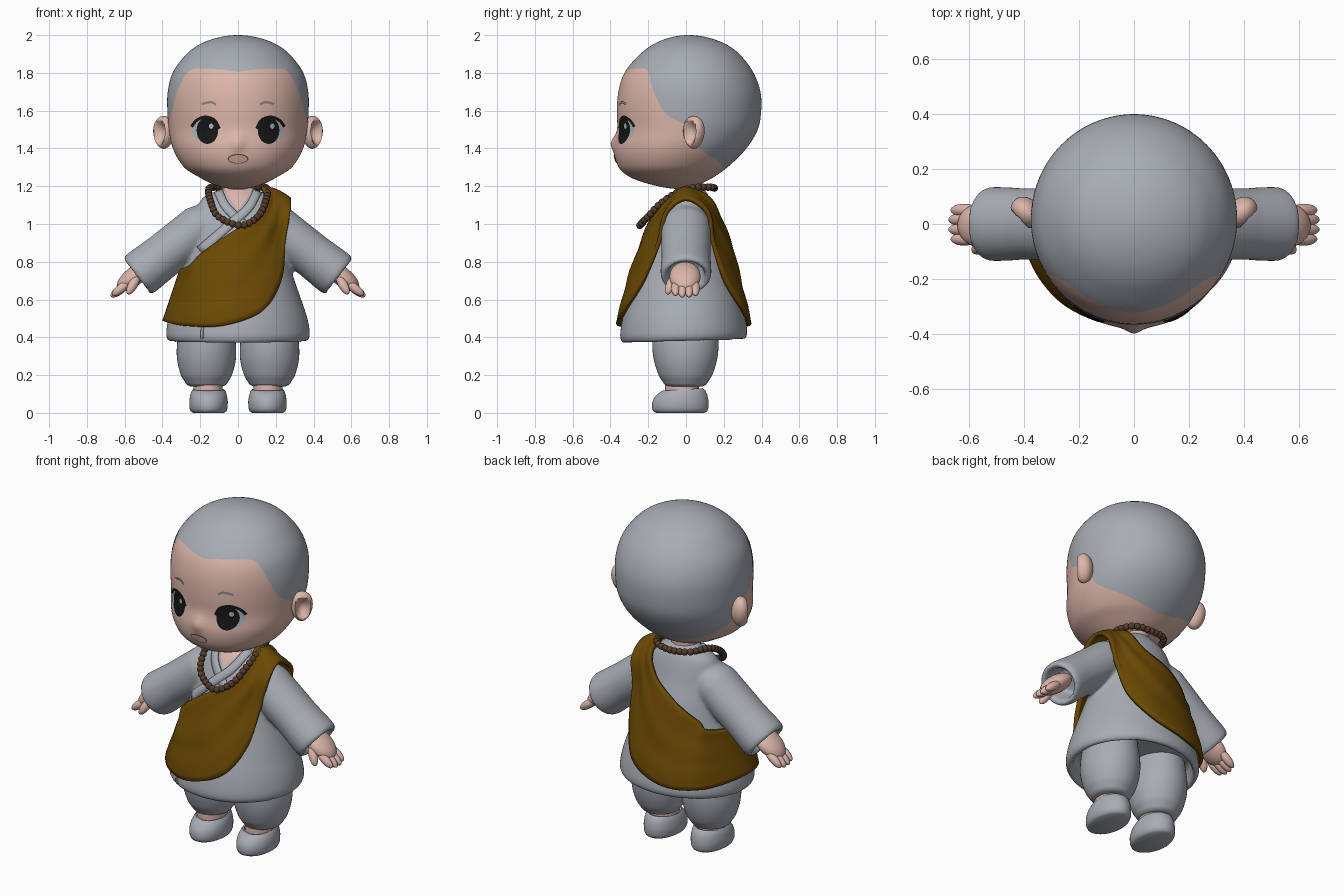
import bpy, bmesh
from math import sin, cos, pi, sqrt, exp, atan2, degrees
from mathutils import Vector, Matrix

if "Cube" in bpy.data.objects:
    bpy.data.objects.remove(bpy.data.objects["Cube"], do_unlink=True)


def material(name, r, g, b):
    m = bpy.data.materials.new(name)
    m.use_nodes = True
    m.diffuse_color = (r, g, b, 1)
    node = m.node_tree.nodes["Principled BSDF"]
    node.inputs["Base Color"].default_value = (r, g, b, 1)
    node.inputs["Roughness"].default_value = 0.8
    return m


GREY = material("cloth_grey", 0.39, 0.42, 0.46)
SKIN = material("skin", 0.72, 0.47, 0.40)
SASH = material("sash_brown", 0.145, 0.066, 0.001)
BEAD = material("bead_brown", 0.09, 0.045, 0.025)
BLACK = material("eye_black", 0.008, 0.008, 0.009)
WHITE = material("eye_white", 0.42, 0.47, 0.52)
PINK = material("mouth_pink", 0.64, 0.39, 0.34)
DARK = material("lip_dark", 0.15, 0.065, 0.055)
BROW = material("brow_grey", 0.25, 0.22, 0.22)


def curve(table, t):
    """Smooth interpolation of rows (key, value, value, ...)."""
    n = len(table)
    t = min(max(t, table[0][0]), table[-1][0])
    i = max(k for k in range(n - 1) if table[k][0] <= t)
    a, b = table[i], table[i + 1]
    p, q = table[max(i - 1, 0)], table[min(i + 2, n - 1)]
    h = b[0] - a[0]
    u = (t - a[0]) / h
    out = []
    for c in range(1, len(a)):
        m0 = (b[c] - p[c]) / (b[0] - p[0]) * h
        m1 = (q[c] - a[c]) / (q[0] - a[0]) * h
        out.append((2*u**3 - 3*u*u + 1) * a[c] + (u**3 - 2*u*u + u) * m0
                   + (3*u*u - 2*u**3) * b[c] + (u**3 - u*u) * m1)
    return out


def finish(name, bm, mats, thick=0):
    me = bpy.data.meshes.new(name)
    bm.to_mesh(me)
    bm.free()
    for m in mats:
        me.materials.append(m)
    ob = bpy.data.objects.new(name, me)
    bpy.context.collection.objects.link(ob)
    if thick:
        mod = ob.modifiers.new("thickness", "SOLIDIFY")
        mod.thickness, mod.offset = thick, 0
    bpy.ops.object.select_all(action="DESELECT")
    ob.select_set(True)
    bpy.context.view_layer.objects.active = ob
    bpy.ops.object.shade_smooth_by_angle(angle=0.9)
    return ob


def grid(name, rows, mats, closed=True, caps=False, plate=False, thick=0, split=None):
    """Skin a list of point rows; rows from index split on take the second material."""
    bm = bmesh.new()
    vs = [[bm.verts.new(p) for p in r] for r in rows]
    n = len(rows[0])
    for i in range(len(rows) - 1):
        for j in range(n if closed else n - 1):
            k = (j + 1) % n
            f = bm.faces.new((vs[i][j], vs[i+1][j], vs[i+1][k], vs[i][k]))
            f.material_index = int(split is not None and i >= split)
    if caps:
        bm.faces.new(vs[0])
        bm.faces.new(vs[-1])
    bmesh.ops.remove_doubles(bm, verts=bm.verts, dist=1e-5)
    if not plate:
        bmesh.ops.recalc_face_normals(bm, faces=bm.faces)
    return finish(name, bm, mats, thick)


def ring(x, y, z, rx, ry, n=48, slope=0):
    return [Vector((x + rx*cos(a), y + ry*sin(a), z + slope*ry*sin(a)))
            for a in (2*pi*k/n for k in range(n))]


def ellipsoid(name, loc, radii, axis, mat, shape=None):
    bm = bmesh.new()
    bmesh.ops.create_uvsphere(bm, u_segments=32, v_segments=20, radius=1)
    for v in bm.verts:
        if shape:
            shape(v.co)
    rot = Vector(axis).to_track_quat("X", "Z").to_matrix().to_4x4()
    bm.transform(Matrix.Translation(loc) @ rot @ Matrix.Diagonal((*radii, 1)))
    return finish(name, bm, [mat])


# Head: squared radii interpolate smoothly through the poles
HEAD = [(z, rx*rx, ry*ry, cy) for z, rx, ry, cy in (
    (1.185, 0, 0, -.03), (1.21, .13, .13, -.06), (1.25, .21, .225, -.075),
    (1.3, .285, .288, -.068), (1.4, .345, .35, -.03), (1.5, .366, .372, .008),
    (1.6, .374, .382, .016), (1.7, .372, .376, .018), (1.8, .346, .342, .016),
    (1.9, .272, .262, .02), (1.95, .205, .195, .02), (2, 0, 0, .015))]
HAIRLINE = [(0, 1.805), (15, 1.817), (44, 1.822), (52, 1.795), (60, 1.70), (71, 1.585), (83, 1.54),
            (95, 1.50), (107, 1.40), (150, 1.31), (180, 1.28)]


def head_size(z):
    a, b, cy = curve(HEAD, z)
    return sqrt(max(a, 0)), sqrt(max(b, 0)), cy


def nose(x, z):
    return .021 * exp(-(x/.035)**2 - ((z - 1.43)/.04)**2)


def face(x, z, off=.004):
    rx, ry, cy = head_size(z)
    return Vector((x, cy - ry*sqrt(max(0, 1 - (x/rx)**2)) - nose(x, z) - off, z))


def head_row(t, hair):
    row = []
    for k in range(128):
        a = 2*pi*k/128
        h = curve(HAIRLINE, degrees(atan2(abs(cos(a)), -sin(a))))[0]
        z = h + (2 - h)*sin(t*pi/2) if hair else 1.185 + (h - 1.185)*(1 - cos(t*pi/2))
        rx, ry, cy = head_size(z)
        x = rx*cos(a)
        row.append(Vector((x, cy + ry*sin(a) - (nose(x, z) if sin(a) < 0 else 0), z)))
    return row


N = 36
grid("head", [head_row(i/N, False) for i in range(N)] + [head_row(i/N, True) for i in range(N + 1)],
     [SKIN, GREY], split=N)
grid("neck", [ring(0, .015, z, .075, .07) for z in (1.1, 1.28)], [SKIN], caps=True)


def disc(name, x, z, rx, rz, off, mat):
    rows = [[face(x + r*rx*cos(a), z + r*rz*sin(a), off) for a in (2*pi*k/32 for k in range(32))]
            for r in (0, .35, .7, 1)]
    grid(name, rows, [mat], plate=True)


def ribbon(name, pts, width, surface, mat, thick=0):
    """Strip of even width laid on a surface along (x, z) points."""
    table = [(i, *p) for i, p in enumerate(pts)]
    rows = [[], [], []]
    steps = 20
    for s in range(steps + 1):
        t = s/steps*(len(pts) - 1)
        p, e, d = Vector(curve(table, t)), Vector(curve(table, t + .02)), Vector(curve(table, t - .02))
        g = (e - d).normalized()
        for k, row in zip((.5, 0, -.5), rows):
            row.append(surface(p.x - g.y*k*width, p.y + g.x*k*width))
    grid(name, rows, [mat], closed=False, plate=True, thick=thick)


def ear_bowl(co):
    # Narrow lobe and hollow bowl of the ear
    r = sqrt(co.y**2 + co.z**2)
    if co.x > 0:
        co.x -= 1.1*max(0, 1 - (r/.75)**2)
    co.y *= .92 + .15*co.z


# Torso surface: height, half width, half depth, centre depth
ROBE = [(.385, .372, .328, -.012), (.41, .382, .338, -.012), (.5, .368, .325, -.012),
        (.6, .335, .3, -.01), (.7, .3, .27, -.01), (.8, .268, .238, -.005), (.9, .245, .205, 0),
        (1, .228, .17, 0), (1.1, .21, .13, .01), (1.15, .175, .1, .02), (1.18, .1, .075, .025),
        (1.2, .07, .06, .025)]


def robe(x, z, off=.008, side=-1):
    rx, ry, cy = curve(ROBE, z)
    return Vector((x, cy + side*(ry + off)*sqrt(max(.35, 1 - (x/(rx + off))**2)), z))


rows = []
for z, k in ((.47, .86), (.41, .89), (.385, .9), (.376, .94)):
    rx, ry, cy = curve(ROBE, .4)
    rows.append(ring(0, cy, z, rx*k, ry*k, 64, .03))
for i in range(45):
    z = .385 + .815*i/44
    rx, ry, cy = curve(ROBE, z)
    rows.append(ring(0, cy, z, rx, ry, 64, .03*max(0, 1 - i/10)))
garment = [grid("robe", rows, [GREY], caps=True)]

# Neckline and crossed collar
grid("chest_skin", [[robe(.085*w*k/6, 1.07 + .12*w, .005) for k in range(-6, 7)]
                    for w in (1, .8, .6, .4, .2, .02)], [SKIN], closed=False, plate=True)
ribbon("right_collar", [(-.105, 1.175), (-.07, 1.1), (-.01, 1.035), (.05, .98)], .045, robe, GREY, .01)
ribbon("left_collar", [(.105, 1.175), (.055, 1.085), (-.04, 1.0), (-.2, .86)], .045,
       lambda x, z: robe(x, z, .013), GREY, .01)
ribbon("robe_flap_edge", [(-.19, .395), (-.19, .43), (-.185, .48)], .012,
       lambda x, z: robe(x, z, .003), GREY, .008)

# Sash: upper and lower edge from shoulder top to the far hip, repeated behind
EDGES = [((.125, 1.19), (.275, 1.13)), ((.14, 1.135), (.275, 1.055)), ((.08, 1.03), (.25, .9)),
         ((-.04, .95), (.225, .7)), ((-.14, .88), (.13, .54)), ((-.21, .825), (-.08, .463)),
         ((-.25, .78), (-.285, .462)), ((-.3, .755), (-.39, .485))]
LOOP = [(i, -1) for i in range(8)] + [(i, 1) for i in range(6, 0, -1)]
ACROSS = 14
rows = []
for j in range(ACROSS + 1):
    v = j/ACROSS
    path = []
    for k in range(-2, len(LOOP) + 3):
        i, side = LOOP[k % len(LOOP)]
        (x0, z0), (x1, z1) = EDGES[i]
        fold = .006*sin(v*pi*5 + i*.3)*sin(v*pi)*(1 - i/9)
        lift = .027 - .008*v*(i > 3) + .012*(i in (1, 2))*v
        p = robe(x0 + (x1 - x0)*v, z0 + (z1 - z0)*v, lift + fold, side)
        if i in (0, 7):
            p.y = -.04*v if i else 0
        if i == 0:
            p.z += .015*sin(v*pi)
        path.append((k, *p))
    rows.append([Vector(curve(path, len(LOOP)*s/112)) for s in range(112)])
grid("sash", rows, [SASH], thick=.022)

# Bead necklace, evenly spaced along a closed loop
half = [(0, .15, 1.19), (.11, .12, 1.195), (.155, 0, 1.185), (.145, -.12, 1.12), (.105, -.2, 1.04)]
loop = half + [(.015, -.245, .992)] + [(-x, y, z) for x, y, z in half[:0:-1]]
table = [(k, *loop[k % len(loop)]) for k in range(-2, len(loop) + 3)]
fine = [Vector(curve(table, len(loop)*s/600)) for s in range(601)]
total = sum((b - a).length for a, b in zip(fine, fine[1:]))
bm, walked, placed, COUNT = bmesh.new(), 0, 0, 42
for a, b in zip(fine, fine[1:]):
    if walked >= placed*total/COUNT and placed < COUNT:
        bmesh.ops.create_uvsphere(bm, u_segments=14, v_segments=10, radius=.0195,
                                  matrix=Matrix.Translation(a))
        placed += 1
    walked += (b - a).length
finish("bead_necklace", bm, [BEAD])

for s, side in ((1, "left_"), (-1, "right_")):
    # Face details
    ellipsoid(side + "ear", (.393*s, .042, 1.485), (.052, .066, .087), (.72*s, -.68, 0), SKIN, ear_bowl)
    disc(side + "eye_white", .175*s, 1.492, .067, .058, .003, WHITE)
    disc(side + "iris", .162*s, 1.495, .057, .071, .005, BLACK)
    disc(side + "eye_glint", .162*s + .02, 1.518, .012, .014, .007, WHITE)
    lash = [(.098, 1.505), (.125, 1.55), (.175, 1.566), (.22, 1.548), (.246, 1.515)]
    brow = [(.115, 1.632), (.145, 1.645), (.192, 1.635)]
    for name, pts, w, mat in (("lash", lash, .016, BLACK), ("brow", brow, .012, BROW)):
        ribbon(side + name, [(x*s, z) for x, z in pts][::s], w, lambda x, z: face(x, z, .006), mat)

    # Sleeve with an open, thick cuff
    rows = []
    for x, z, r in ((0, 1.08, .055), (.1, 1.045, .094), (.2, .985, .122), (.3, .905, .122),
                    (.4, .828, .12), (.49, .758, .125), (.517, .737, .125), (.533, .724, .12),
                    (.538, .72, .105), (.525, .73, .088), (.44, .79, .078)):
        rows.append([Vector((s*(x + .61*r*cos(a)), (r + .01)*sin(a), z + .79*r*cos(a)))
                     for a in (2*pi*k/40 for k in range(40))])
    garment.append(grid(side + "sleeve", rows, [GREY], caps=True))

    # Hand
    down = (.79*s, 0, -.61)
    ellipsoid(side + "palm", (.55*s, -.005, .722), (.11, .082, .05), down, SKIN)
    for i, y in enumerate((-.055, -.02, .016, .05)):
        reach = .008 if i in (1, 2) else 0
        ellipsoid(side + "finger_%d" % (i + 1), (s*(.617 + reach), y, .66 - reach),
                  (.06, .0235, .024), down, SKIN)
    ellipsoid(side + "thumb", (.555*s, -.08, .68), (.062, .025, .025), (.45*s, -.3, -.8), SKIN)

    # Trouser leg, ankle and shoe
    x = .167*s
    leg = [(.14, .085, .09), (.145, .1, .105), (.165, .115, .12), (.2, .135, .142), (.28, .155, .167),
           (.36, .156, .175), (.47, .14, .165)]
    grid(side + "trouser_leg", [ring(x, -.003, z, *curve(leg, z))
                                for z in (.14 + .33*i/40 for i in range(41))], [GREY], caps=True)
    grid(side + "ankle", [ring(.158*s, -.02, z, .077, .09) for z in (.06, .14, .18)], [SKIN], caps=True)
    shoe = [(0, .082, .128, -.03), (.008, .094, .142, -.03), (.025, .101, .149, -.03),
            (.06, .102, .149, -.03), (.09, .098, .14, -.027), (.113, .091, .122, -.02),
            (.124, .084, .107, -.018), (.12, .077, .094, -.018), (.09, .07, .08, -.018)]
    grid(side + "shoe", [ring(.156*s, cy, z, rx, ry, 48, .5*z) for z, rx, ry, cy in shoe],
         [GREY], caps=True)

# Mouth
disc("mouth_outline", 0, 1.345, .055, .026, .003, DARK)
disc("mouth_inside", 0, 1.344, .049, .021, .006, PINK)

# Melt robe and sleeves into one soft garment
bpy.ops.object.select_all(action="DESELECT")
for ob in garment:
    ob.select_set(True)
bpy.context.view_layer.objects.active = garment[0]
bpy.ops.object.join()
remesh = garment[0].modifiers.new("melt", "REMESH")
remesh.mode, remesh.voxel_size, remesh.use_smooth_shade = "VOXEL", .011, True
soften = garment[0].modifiers.new("soften", "SMOOTH")
soften.factor, soften.iterations = .5, 9
